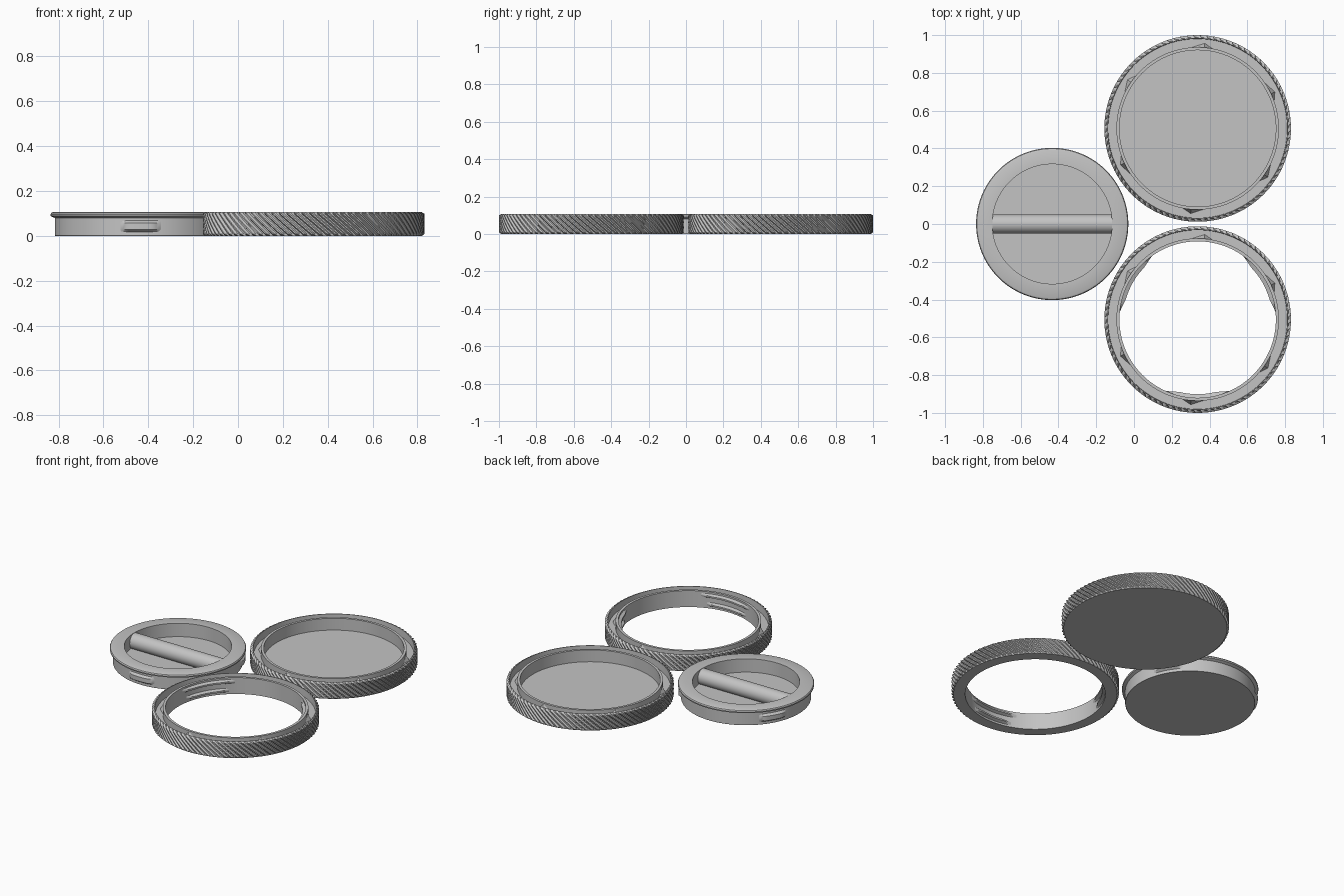
import bpy, bmesh, math
from mathutils import Vector

cube = bpy.data.objects.get("Cube")
if cube:
    bpy.data.objects.remove(cube, do_unlink=True)

grey = bpy.data.materials.new("plain grey")
grey.use_nodes = True
grey.diffuse_color = (0.55, 0.55, 0.55, 1)
grey.node_tree.nodes["Principled BSDF"].inputs["Base Color"].default_value = (0.55, 0.55, 0.55, 1)

HEIGHT = 0.107
RIDGES = 88
TRAY = Vector((0.337, 0.506, 0))
RING = Vector((0.337, -0.506, 0))
LID = Vector((-0.433, 0, 0))


def finish(name, bm, centre):
    bmesh.ops.remove_doubles(bm, verts=bm.verts, dist=0.00001)
    bmesh.ops.recalc_face_normals(bm, faces=bm.faces)
    mesh = bpy.data.meshes.new(name)
    bm.to_mesh(mesh)
    bm.free()
    mesh.materials.append(grey)
    ob = bpy.data.objects.new(name, mesh)
    ob.location = centre
    bpy.context.collection.objects.link(ob)
    bpy.ops.object.select_all(action='DESELECT')
    ob.select_set(True)
    bpy.context.view_layer.objects.active = ob
    bpy.ops.object.shade_smooth_by_angle(angle=math.radians(30))
    return ob


def polar(r, a, z):
    return Vector((r * math.cos(a), r * math.sin(a), z))


def revolve(name, centre, points, steps, closed=False):
    """points are (radius, z, twist, ridge depth)"""
    bm = bmesh.new()
    rows = []
    for r, z, twist, depth in points:
        row = []
        for i in range(steps):
            groove = depth if i % 4 in (2, 3) else 0
            row.append(bm.verts.new(polar(r - groove, math.tau * i / steps + twist, z)))
        rows.append(row)
    pairs = list(zip(rows, rows[1:]))
    if closed:
        pairs.append((rows[-1], rows[0]))
    for low, high in pairs:
        for i in range(steps):
            j = (i + 1) % steps
            bm.faces.new((low[i], low[j], high[j], high[i]))
    return finish(name, bm, centre)


def knurl():
    """Slanted ridges with a chamfer at both ends"""
    pts = []
    levels = 8
    for k in range(levels + 1):
        z = 0.008 + (HEIGHT - 0.016) * k / levels
        pts.append((0.494, z, -2.4 * z, 0.011))
    top = -2.4 * HEIGHT
    return [(0.483, 0, 0, 0)] + pts + [(0.48, HEIGHT, top, 0)]


def plain(points):
    return [(r, z, -2.4 * HEIGHT, 0) for r, z in points]


def arc_bump(name, centre, angle, half, base, peak, z0, z1, slope):
    """Curved rib on a round wall with tapered ends"""
    bm = bmesh.new()
    n = 14
    rows = []
    for k in range(n + 1):
        a = math.radians(angle - half + 2 * half * k / n)
        t = min(1, 0.05 + k / 3, 0.05 + (n - k) / 3)
        r = base + (peak - base) * t
        section = [(base, z0), (r, z0 + slope), (r, z1 - slope), (base, z1)]
        rows.append([bm.verts.new(polar(sr, a, sz)) for sr, sz in section])
    for p, q in zip(rows, rows[1:]):
        for i in range(4):
            j = (i + 1) % 4
            bm.faces.new((p[i], p[j], q[j], q[i]))
    bm.faces.new(rows[0])
    bm.faces.new(rows[-1])
    return finish(name, bm, centre)


def wedge(name, centre, angle, floor):
    """Small pointed catch leaning against the inner collar"""
    bm = bmesh.new()
    a = math.radians(angle)
    left, right = polar(0.428, a + 0.14, floor), polar(0.428, a - 0.14, floor)
    tip = polar(0.452, a - 0.03, floor)
    peak = polar(0.429, a - 0.03, HEIGHT - 0.003)
    bm.faces.new([bm.verts.new(v) for v in (left, tip, right)])
    for p, q in ((left, tip), (tip, right), (right, left)):
        bm.faces.new([bm.verts.new(v) for v in (p, q, peak)])
    return finish(name, bm, centre)


# Rim channel shared by the tray and the ring
channel = 0.06
rim = plain([(0.476, HEIGHT), (0.474, channel), (0.43, channel),
             (0.43, HEIGHT), (0.414, HEIGHT)])

# Tray with a solid floor
revolve("knurled_tray", TRAY,
        [(0, 0, 0, 0)] + knurl() + rim + plain([(0.414, 0.03), (0, 0.03)]),
        RIDGES * 4)

# Open ring
revolve("knurled_ring", RING,
        knurl() + rim + plain([(0.414, 0)]), RIDGES * 4, closed=True)

# Catches in both rim channels
for part, centre in (("tray", TRAY), ("ring", RING)):
    for k in range(6):
        wedge(f"{part}_catch_{k + 1}", centre, 30 + 60 * k - 3, channel)

# Lid body with flange and round recess
revolve("lid_body", LID,
        plain([(0, 0), (0.382, 0), (0.384, 0.003), (0.384, 0.08), (0.402, 0.088),
               (0.403, 0.096), (0.399, 0.103), (0.39, HEIGHT), (0.317, HEIGHT),
               (0.317, 0.02), (0, 0.02)]), 128)

# Lid lugs and the matching rails inside the ring
for k, angle in enumerate((30, 150, -90)):
    arc_bump(f"lid_lug_{k + 1}", LID, angle, 14, 0.382, 0.4, 0.017, 0.07, 0.012)
    arc_bump(f"ring_upper_rail_{k + 1}", RING, angle, 25, 0.416, 0.395, 0.068, 0.096, 0.009)
    arc_bump(f"ring_lower_rail_{k + 1}", RING, angle, 20, 0.416, 0.395, 0.012, 0.04, 0.009)

# Round grip bar across the lid recess
bm = bmesh.new()
bmesh.ops.create_cone(bm, cap_ends=True, segments=40, radius1=0.05, radius2=0.05, depth=0.636)
for v in bm.verts:
    v.co = Vector((v.co.z, v.co.x, v.co.y))
finish("lid_grip_bar", bm, LID + Vector((0, 0, 0.056)))
